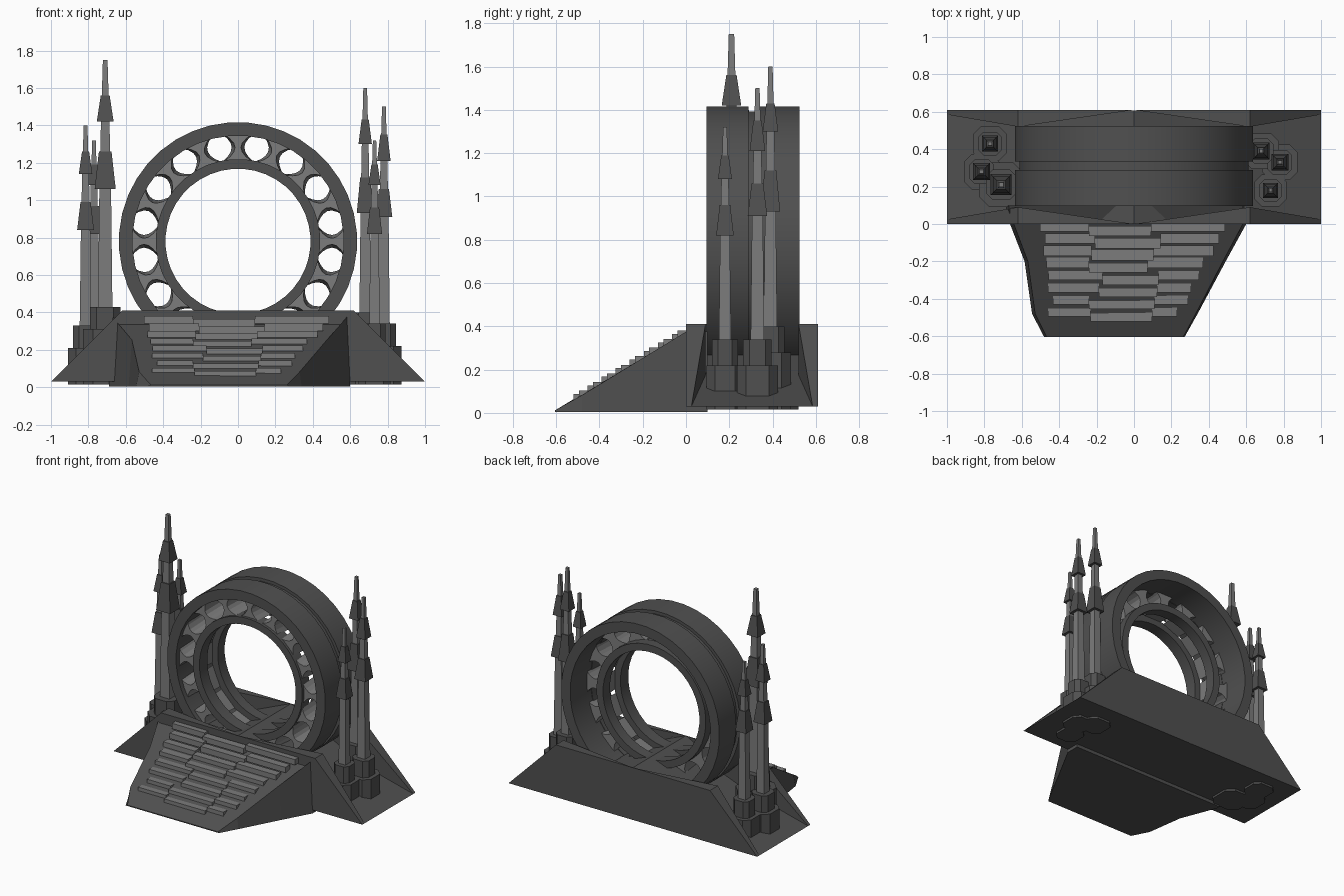
import bpy, bmesh, math, random
from mathutils import Vector

if "Cube" in bpy.data.objects:
    bpy.data.objects.remove(bpy.data.objects["Cube"])

random.seed(4)


def material(name, v):
    m = bpy.data.materials.new(name)
    m.diffuse_color = (v, v, v, 1)
    m.use_nodes = True
    m.node_tree.nodes["Principled BSDF"].inputs["Base Color"].default_value = m.diffuse_color
    return m


DARK = material("dark_grey", 0.08)
LIGHT = material("light_grey", 0.2)


def finish(name, bm, mat, smooth=False):
    bmesh.ops.recalc_face_normals(bm, faces=bm.faces)
    me = bpy.data.meshes.new(name)
    bm.to_mesh(me)
    bm.free()
    me.materials.append(mat)
    ob = bpy.data.objects.new(name, me)
    bpy.context.collection.objects.link(ob)
    if smooth:
        bpy.ops.object.select_all(action='DESELECT')
        ob.select_set(True)
        bpy.context.view_layer.objects.active = ob
        bpy.ops.object.shade_smooth_by_angle(angle=math.radians(30))
    return ob


def hull(name, pts, mat):
    bm = bmesh.new()
    for p in pts:
        bm.verts.new(p)
    r = bmesh.ops.convex_hull(bm, input=bm.verts[:])
    junk = [v for v in set(r["geom_interior"] + r["geom_unused"])
            if isinstance(v, bmesh.types.BMVert)]
    bmesh.ops.delete(bm, geom=junk, context='VERTS')
    bmesh.ops.dissolve_limit(bm, angle_limit=0.01, verts=bm.verts, edges=bm.edges)
    return finish(name, bm, mat)


def loft(name, loops, mat, closed=False, smooth=False):
    """Skin a list of equal-length point loops; cap the ends unless closed."""
    bm = bmesh.new()
    rings = [[bm.verts.new(p) for p in lp] for lp in loops]
    n = len(rings[0])
    for i in range(len(rings) - (0 if closed else 1)):
        a, b = rings[i], rings[(i + 1) % len(rings)]
        for j in range(n):
            k = (j + 1) % n
            bm.faces.new((a[j], a[k], b[k], b[j]))
    if not closed:
        bm.faces.new(rings[0])
        bm.faces.new(rings[-1])
    return finish(name, bm, mat, smooth)


# --- Base: low tent between two wedge-shaped walls ---
W, D, Z0, Z1, T = 1.0, 0.61, 0.03, 0.41, 0.62
hull("base_floor", [(x, y, z) for y in (0.002, D - 0.002)
                    for x, z in ((-W, Z0), (W, Z0), (0, Z1))], DARK)
for label, y0, s in (("front", 0, 1), ("back", D, -1)):
    for side, m in (("left", -1), ("right", 1)):
        hull(f"{label}_wall_{side}", [
            (0, y0, Z1), (0, y0, Z0), (m * W, y0, Z0), (m * T, y0, Z1),
            (m * T, y0 + s * 0.09, Z1), (m * W, y0 + s * 0.025, Z0),
            (m * T, y0 + s * 0.09, Z0)], DARK)

# --- Ramp: wedge with angled sides ---
def slope(y):
    return 0.375 + 0.61 * min(y, 0)


outline = [(-0.69, 0.07), (-0.585, -0.2), (-0.545, -0.48), (-0.48, -0.605),
           (0.27, -0.605), (0.34, -0.48), (0.49, -0.2), (0.6, 0.0), (0.6, 0.1), (-0.69, 0.1)]
loft("ramp", [[(x, y, 0.005) for x, y in outline],
              [(x * 0.97, y, max(slope(y), 0.012)) for x, y in outline]], DARK)

# --- Ramp slabs: staggered rows of stepped blocks ---
ROWS = 8
for r in range(ROWS):
    t = r / (ROWS - 1)
    left, right = -0.53 + 0.07 * t, 0.52 - 0.25 * t
    jit = [random.uniform(-0.05, 0.05) for _ in range(4)]
    cuts = [left + abs(jit[0]), -0.2 + jit[1], 0.1 + jit[2], right - abs(jit[3])]
    for c in range(3):
        y = -0.04 - 0.065 * r - (0.025 if c == 1 else 0)
        top = slope(y) + 0.03
        hull(f"ramp_slab_{r}_{c}", [
            (x, yy, z) for x in (cuts[c], cuts[c + 1])
            for yy, z in ((y, top), (y, top - 0.04), (y + 0.055, top), (y + 0.055, top - 0.04))], LIGHT)

# --- Ring: two outer hoops, core band and two inner hoops ---
CZ = 0.78


def hoop(name, ri, ro, ya, yb, n=40):
    loops = []
    for i in range(n):
        a = 2 * math.pi * (i + 0.5) / n
        c, s = math.cos(a), math.sin(a)
        loops.append([(r * c, y, CZ + r * s) for r, y in
                      ((ri, ya), (ro, ya), (ro, yb), (ri, yb))])
    return loft(name, loops, DARK, closed=True, smooth=True)


hoop("outer_hoop_front", 0.565, 0.637, 0.095, 0.288)
hoop("outer_hoop_back", 0.565, 0.637, 0.333, 0.525)
hoop("outer_hoop_core", 0.568, 0.615, 0.28, 0.34)
hoop("inner_hoop_front", 0.388, 0.44, 0.11, 0.20)
hoop("inner_hoop_back", 0.388, 0.44, 0.32, 0.40)

# --- Spokes: sixteen hourglass webs, wider towards the back ---
for i in range(16):
    a = 2 * math.pi * i / 16
    u, v = Vector((math.cos(a), 0, math.sin(a))), Vector((-math.sin(a), 0, math.cos(a)))
    loops = []
    for k in range(7):
        q = k / 6
        r = 0.43 + 0.145 * q
        flare = (2 * q - 1) ** 2
        w0, w1 = 0.016 + 0.062 * flare * r / 0.5, 0.034 + 0.05 * flare * r / 0.5
        loops.append([u * r + v * w + Vector((0, y, CZ)) for w, y in
                      ((-w0, 0.13), (w0, 0.13), (w1, 0.33), (-w1, 0.33))])
    loft(f"spoke_{i}", loops, LIGHT)

# --- Spires: square poles with two flared collars on stepped plinths ---
def taper(name, x, y, sections, mat, cut=0.0):
    loops = []
    for z, h in sections:
        c = h * (1 - cut)
        if cut:
            pts = [(h, -c), (h, c), (c, h), (-c, h), (-h, c), (-h, -c), (-c, -h), (c, -h)]
        else:
            pts = [(h, -h), (h, h), (-h, h), (-h, -h)]
        loops.append([(x + px, y + py, z) for px, py in pts])
    loft(name, loops, mat)


# x, y, tip, upper collar top/bottom, lower collar top/bottom, plinth top, size
SPIRES = [
    (-0.71, 0.21, 1.75, 1.56, 1.42, 1.26, 1.06, 0.43, 1.25),
    (-0.815, 0.28, 1.40, 1.26, 1.14, 0.99, 0.84, 0.33, 1.0),
    (-0.77, 0.43, 1.32, 1.19, 1.08, 0.97, 0.82, 0.33, 0.95),
    (0.68, 0.39, 1.60, 1.43, 1.30, 1.12, 0.93, 0.40, 1.0),
    (0.78, 0.33, 1.50, 1.35, 1.21, 1.06, 0.91, 0.34, 1.0),
    (0.73, 0.18, 1.32, 1.19, 1.08, 0.96, 0.82, 0.34, 0.9)]
for i, (x, y, tip, a, b, c, d, p, k) in enumerate(SPIRES):
    taper(f"spire_tip_{i}", x, y, [(a - 0.02, 0.015 * k), (tip, 0.010 * k)], LIGHT)
    taper(f"upper_collar_{i}", x, y, [(b, 0.036 * k), (a, 0.019 * k)], DARK)
    taper(f"lower_collar_{i}", x, y, [(d, 0.045 * k), (c, 0.027 * k)], DARK)
    taper(f"spire_pole_{i}", x, y, [(0.2, 0.033 * k), (d, 0.025 * k), (b + 0.01, 0.018 * k)], LIGHT)
    taper(f"upper_plinth_{i}", x, y, [(0.1, 0.066 * k), (p, 0.066 * k)], DARK, 0.45)
    taper(f"lower_plinth_{i}", x, y, [(0.015, 0.095 * k), (p - 0.12, 0.095 * k)], DARK, 0.45)
